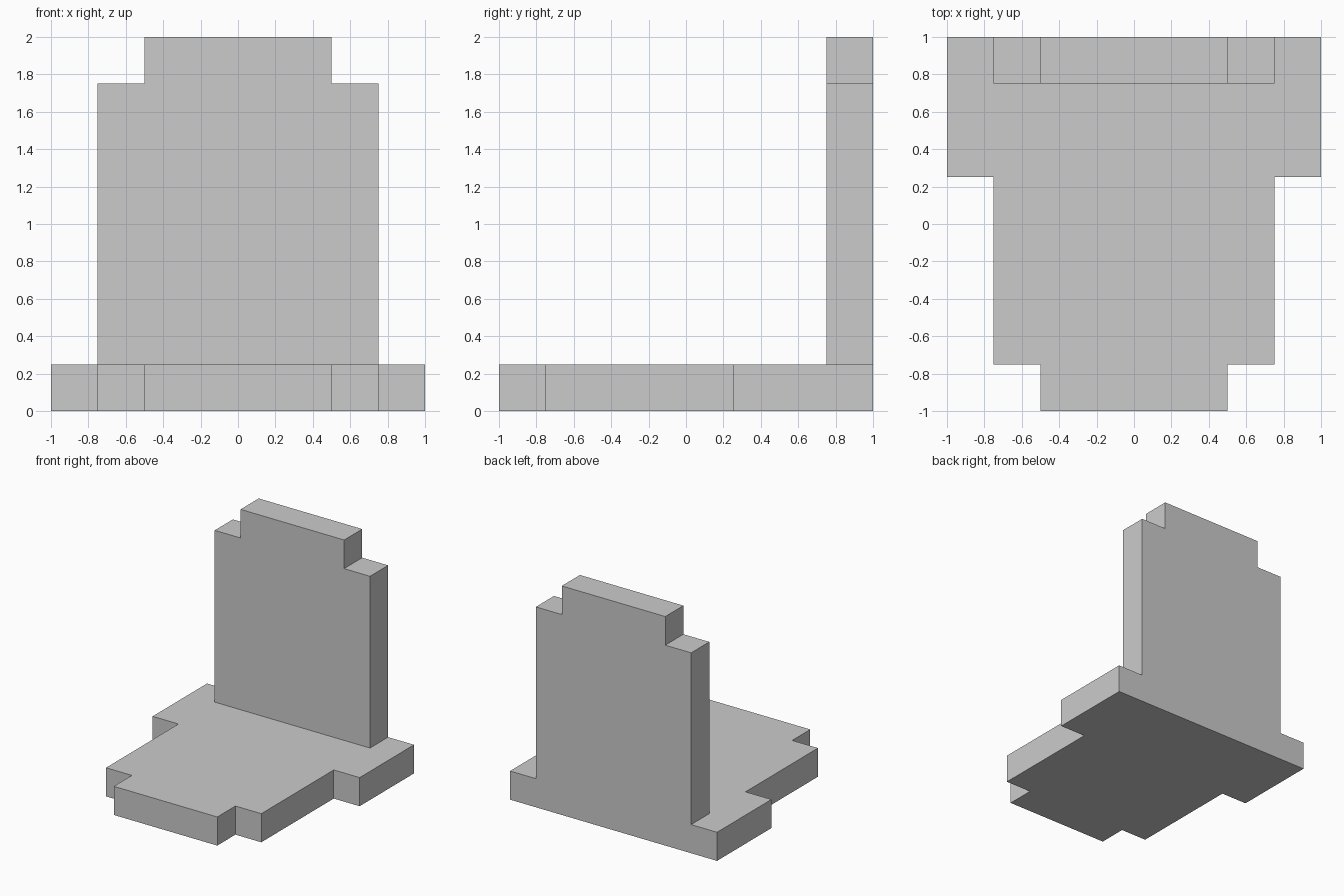
import bpy
import bmesh
from mathutils import Vector

if "Cube" in bpy.data.objects:
    bpy.data.objects.remove(bpy.data.objects["Cube"])


def slab(name, half, to_3d, depth):
    """Extrude a profile given by its right half, mirrored across x = 0."""
    outline = half + [(-x, v) for x, v in reversed(half)]
    bm = bmesh.new()
    face = bm.faces.new([bm.verts.new(to_3d(x, v)) for x, v in outline])
    ext = bmesh.ops.extrude_face_region(bm, geom=[face])
    moved = [g for g in ext["geom"] if isinstance(g, bmesh.types.BMVert)]
    bmesh.ops.translate(bm, verts=moved, vec=Vector(depth))
    bmesh.ops.recalc_face_normals(bm, faces=bm.faces[:])
    mesh = bpy.data.meshes.new(name)
    bm.to_mesh(mesh)
    bm.free()
    obj = bpy.data.objects.new(name, mesh)
    bpy.context.collection.objects.link(obj)
    return obj


# Stepped base plate, lying flat
base = slab("stepped_base_and_back",
            [(0.5, -1), (0.5, -0.75), (0.75, -0.75), (0.75, 0.25), (1, 0.25), (1, 1)],
            lambda x, y: (x, y, 0), (0, 0, 0.25))

# Upright back panel with notched top corners, running down into the base
panel = slab("back_panel",
             [(0.75, 0), (0.75, 1.75), (0.5, 1.75), (0.5, 2)],
             lambda x, z: (x, 0.75, z), (0, 0.25, 0))

# Fuse the panel and base into one solid
union = base.modifiers.new("fuse_panel", 'BOOLEAN')
union.operation = 'UNION'
union.solver = 'EXACT'
union.object = panel
bpy.context.view_layer.objects.active = base
base.select_set(True)
bpy.ops.object.modifier_apply(modifier=union.name)
bpy.data.objects.remove(panel, do_unlink=True)
